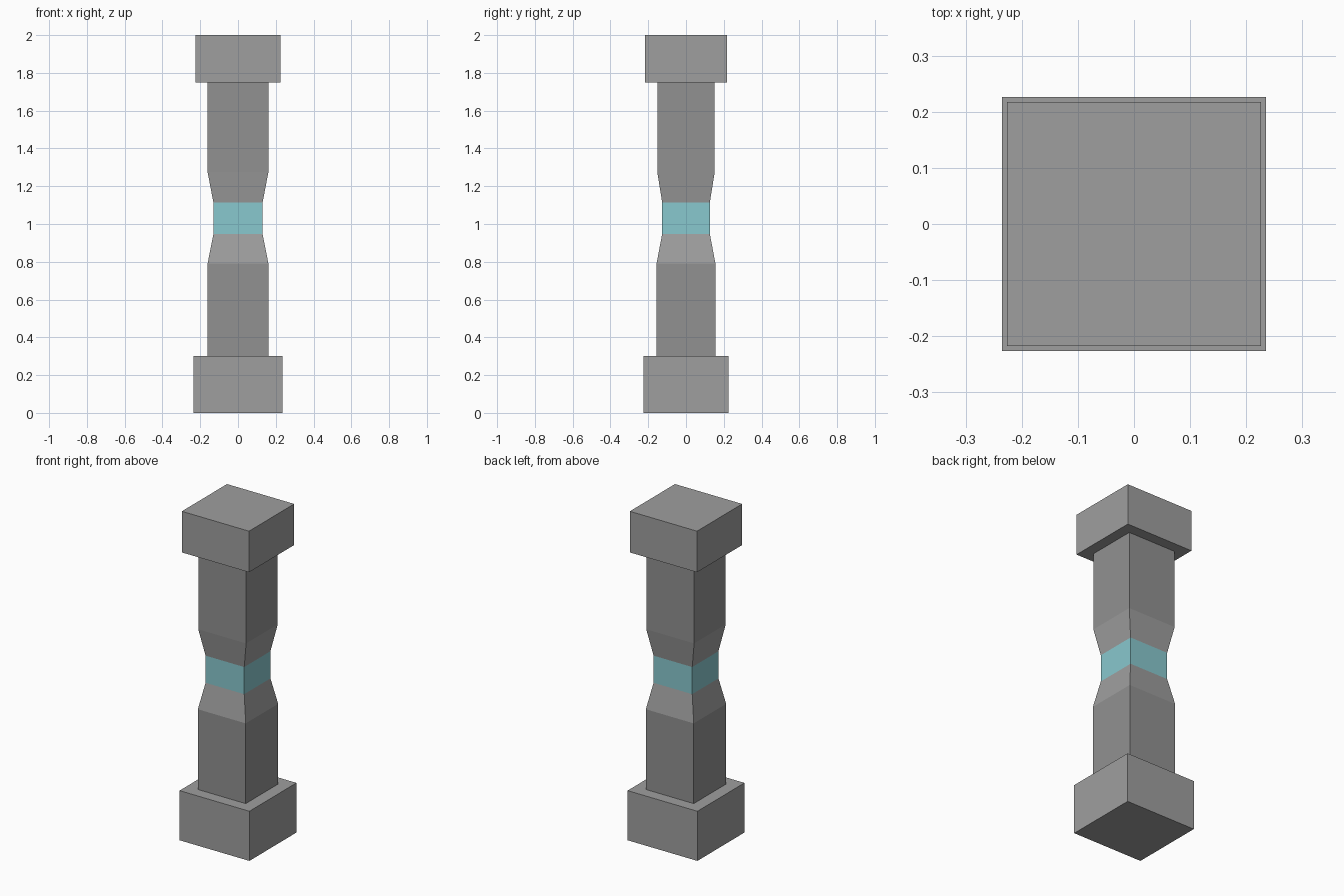
import bpy, bmesh

if "Cube" in bpy.data.objects:
    bpy.data.objects.remove(bpy.data.objects["Cube"])


def material(name, r, g, b):
    mat = bpy.data.materials.new(name)
    mat.diffuse_color = (r, g, b, 1)
    mat.use_nodes = True
    mat.node_tree.nodes["Principled BSDF"].inputs["Base Color"].default_value = mat.diffuse_color
    return mat


def loft(name, mat, *rings, capped=False):
    """Stack rectangular rings (half_x, half_y, z) into a flat-faced solid."""
    bm = bmesh.new()
    loops = [[bm.verts.new((sx * hx, sy * hy, z))
              for sx, sy in ((-1, -1), (1, -1), (1, 1), (-1, 1))]
             for hx, hy, z in rings]
    for lo, hi in zip(loops, loops[1:]):
        for i in range(4):
            j = (i + 1) % 4
            bm.faces.new((lo[i], lo[j], hi[j], hi[i]))
    if capped:
        bm.faces.new(loops[0][::-1])
        bm.faces.new(loops[-1])
    mesh = bpy.data.meshes.new(name)
    bm.to_mesh(mesh)
    bm.free()
    mesh.materials.append(mat)
    obj = bpy.data.objects.new(name, mesh)
    bpy.context.collection.objects.link(obj)
    return obj


stone = material("stone", 0.345, 0.345, 0.345)
dark_stone = material("dark_stone", 0.285, 0.285, 0.285)
teal = material("teal_band", 0.25, 0.58, 0.62)

# Levels shared by neighbouring parts
low_shoulder = (0.161, 0.156, 0.79)
waist_bottom = (0.13, 0.126, 0.948)
waist_top = (0.13, 0.126, 1.113)
high_shoulder = (0.161, 0.152, 1.275)

# Plinth and capital blocks
loft("base_block", stone, (0.235, 0.226, 0), (0.235, 0.226, 0.302), capped=True)
loft("top_block", stone, (0.226, 0.217, 1.75), (0.226, 0.217, 2.0), capped=True)

# Darker straight shafts
loft("lower_shaft", dark_stone, (0.161, 0.156, 0.302), low_shoulder)
loft("upper_shaft", dark_stone, high_shoulder, (0.161, 0.152, 1.75))

# Tapers leading in to the waist
loft("lower_taper", stone, low_shoulder, waist_bottom)
loft("upper_taper", stone, waist_top, high_shoulder)

# Coloured band around the waist
loft("waist_band", teal, waist_bottom, waist_top)
